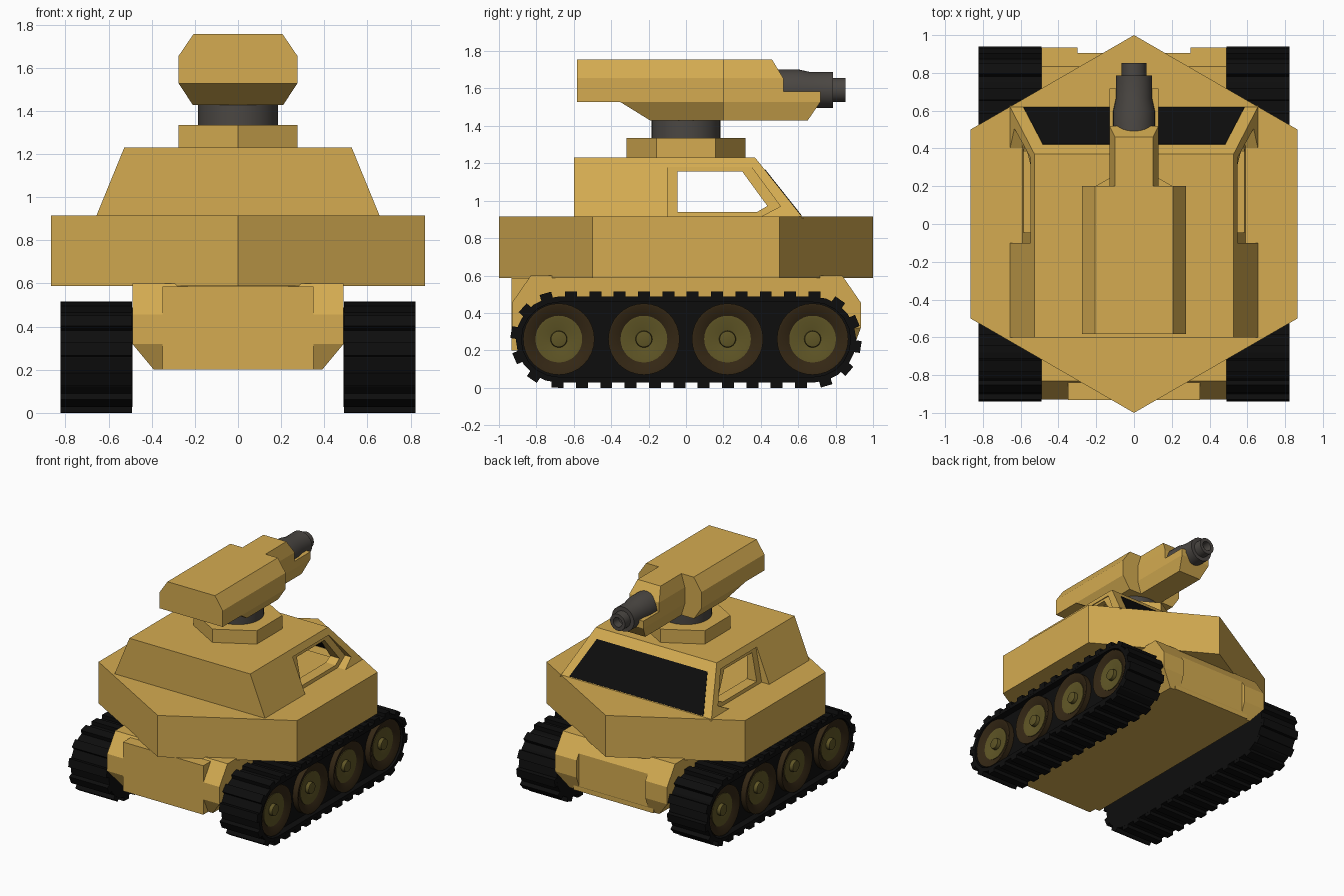
import bpy, bmesh, math
from mathutils import Vector

if "Cube" in bpy.data.objects:
    bpy.data.objects.remove(bpy.data.objects["Cube"])


def material(name, rgb):
    m = bpy.data.materials.new(name)
    m.diffuse_color = (*rgb, 1)
    m.use_nodes = True
    m.node_tree.nodes["Principled BSDF"].inputs["Base Color"].default_value = m.diffuse_color
    return m


TAN = material("sand_tan", (0.66, 0.41, 0.082))
BLACK = material("rubber_black", (0.004, 0.004, 0.004))
GREY = material("gun_grey", (0.07, 0.063, 0.056))
BROWN = material("wheel_brown", (0.034, 0.020, 0.007))
OLIVE = material("wheel_olive", (0.115, 0.092, 0.019))


def loft(bm, rings):
    """Skin a list of equal-length 3D loops and cap both ends."""
    vs = [[bm.verts.new(p) for p in r] for r in rings]
    n = len(vs[0])
    for a, b in zip(vs, vs[1:]):
        for i in range(n):
            bm.faces.new((a[i], a[(i + 1) % n], b[(i + 1) % n], b[i]))
    bm.faces.new(vs[0])
    bm.faces.new(vs[-1])


def part(name, mat, lofts, mirror=False, smooth=False):
    bm = bmesh.new()
    for rings in lofts:
        loft(bm, rings)
    bmesh.ops.recalc_face_normals(bm, faces=bm.faces)
    me = bpy.data.meshes.new(name)
    bm.to_mesh(me)
    bm.free()
    me.materials.append(mat)
    ob = bpy.data.objects.new(name, me)
    bpy.context.collection.objects.link(ob)
    bpy.ops.object.select_all(action='DESELECT')
    ob.select_set(True)
    bpy.context.view_layer.objects.active = ob
    if smooth:
        bpy.ops.object.shade_smooth_by_angle(angle=math.radians(30))
    if mirror:
        ob.modifiers.new("mirror", 'MIRROR')
    return ob


def cut(ob, lofts, mirror=False):
    """Subtract closed shapes from an object."""
    c = part("cutter", TAN, lofts, mirror)
    c.hide_render = True
    m = ob.modifiers.new("cut", 'BOOLEAN')
    m.operation, m.solver, m.object = 'DIFFERENCE', 'EXACT', c
    bpy.context.view_layer.objects.active = ob
    bpy.ops.object.modifier_apply(modifier=m.name)
    bpy.data.objects.remove(c)


def rect(x, y0, y1, z):
    return [(-x, y0, z), (x, y0, z), (x, y1, z), (-x, y1, z)]


def box(x, y0, y1, z0, z1):
    return [rect(x, y0, y1, z0), rect(x, y0, y1, z1)]


def along_x(profile, x0, x1):
    return [[(x, y, z) for y, z in profile] for x in (x0, x1)]


def hexagon(r, z):
    return [(r * math.sin(k * math.pi / 3), r * math.cos(k * math.pi / 3), z) for k in range(6)]


def lathe(profile, place, n=32):
    """Rings from (radius, height) pairs; place maps (u, v, h) to 3D."""
    ang = [2 * math.pi * k / n for k in range(n)]
    return [[place(r * math.cos(a), r * math.sin(a), h) for a in ang] for r, h in profile]


# Lower hull between the tracks
hull = part("lower_hull", TAN, [[rect(0.39, -0.87, 0.89, 0.2), rect(0.49, -0.93, 0.935, 0.32),
                                 rect(0.49, -0.93, 0.935, 0.455), rect(0.49, -0.83, 0.835, 0.6)]])
cut(hull, [box(0.3, 0.905, 1.2, 0.1, 0.8)])
part("front_hull_panel", TAN, [box(0.35, -0.932, -0.7, 0.2, 0.586)])
part("rear_hull_panel", TAN, [box(0.35, 0.7, 0.903, 0.2, 0.45)])

# Hexagonal deck
part("hex_deck", TAN, [[hexagon(1.0, 0.588), hexagon(1.0, 0.915)]])

# Cabin: hollow, with recessed doors, side windows and a windshield opening
cabin = part("cabin", TAN, [[rect(0.66, -0.6, 0.628, 0.905), rect(0.527, -0.6, 0.37, 1.23)]])
recess = [(-0.1, 0.85), (-0.1, 1.18), (0.35, 1.18), (0.505, 0.97), (0.345, 0.885), (0.3, 0.85)]
cut(cabin, [[[(0.54 + (1.18 - z) * 0.19, y, z) for y, z in recess], [(0.9, y, z) for y, z in recess]]],
    mirror=True)
cut(cabin, [along_x([(-0.56, 0.93), (0.56, 0.93), (0.36, 1.195), (-0.56, 1.195)], -0.5, 0.5)])
cut(cabin, [along_x([(-0.045, 0.94), (-0.045, 1.157), (0.30, 1.157), (0.435, 0.972), (0.38, 0.94)], -1, 1)])

slope = Vector((0, 0.783, 0.622))
glass = [Vector((-0.585, 0.617, 0.919)), Vector((0.585, 0.617, 0.919)),
         Vector((0.482, 0.42, 1.167)), Vector((-0.482, 0.42, 1.167))]


def pane(a, b):
    return [[p + slope * d for p in glass] for d in (a, b)]


cut(cabin, [pane(-0.09, 0.1)])
part("windshield", BLACK, [pane(-0.005, 0.003)])

# Turret ring and neck
part("turret_ring", TAN, [[hexagon(0.318, 1.22), hexagon(0.318, 1.335)]])
part("turret_neck", GREY, [lathe([(0.185, 1.33), (0.185, 1.45)], lambda u, v, h: (u, v, h))], smooth=True)

# Turret body: wide rear block, narrow front block, each with a tapered underside
part("turret_body", TAN, [
    [rect(0.21, -0.19, 0.2, 1.428), rect(0.275, -0.35, 0.2, 1.527), rect(0.275, -0.35, 0.2, 1.56)],
    [rect(0.275, -0.583, 0.2, 1.527), rect(0.275, -0.583, 0.2, 1.655), rect(0.207, -0.583, 0.2, 1.755)]])
part("turret_nose", TAN, [
    [rect(0.1, 0.15, 0.65, 1.428), rect(0.13, 0.15, 0.718, 1.527), rect(0.13, 0.15, 0.718, 1.585)],
    [rect(0.13, 0.15, 0.52, 1.57), rect(0.13, 0.15, 0.52, 1.655), rect(0.1, 0.15, 0.46, 1.755)]])

# Gun barrel with a hollow muzzle
barrel = [(0.11, 0.45), (0.11, 0.6), (0.096, 0.665), (0.096, 0.785), (0.065, 0.785),
          (0.065, 0.852), (0.038, 0.852), (0.034, 0.79)]
part("gun_barrel", GREY, [lathe(barrel, lambda u, v, h: (u, h, 1.592 + v))], smooth=True)

# Tracks: stadium belt with a filled side and evenly spaced treads
HALF, CZ = 0.68, 0.2575


def stadium(r, n=10):
    pts = []
    for k in range(2 * (n + 1)):
        a = -math.pi / 2 + math.pi * (k % (n + 1)) / n + (math.pi if k > n else 0)
        pts.append(((HALF if k <= n else -HALF) + r * math.cos(a), CZ + r * math.sin(a)))
    return pts


def track_point(s, r=0.23):
    """Centre and outward direction at distance s along the belt."""
    arc = math.pi * r
    side = 1
    if s >= 2 * HALF + arc:
        s, side = s - 2 * HALF - arc, -1
    a = math.pi / 2
    y = s - HALF
    if s > 2 * HALF:
        y, a = HALF, a - (s - 2 * HALF) / r
    return Vector((side * y, CZ)), Vector((math.cos(a), math.sin(a))) * side


outer, inner = stadium(0.23), stadium(0.2)
belt = [[(x, y, z) for y, z in p] for p, x in
        ((outer, 0.49), (outer, 0.823), (inner, 0.823), (inner, 0.768))]
treads = []
pitch = (4 * HALF + 2 * math.pi * 0.23) / 32
for k in range(32):
    c, out = track_point((k + 0.5) * pitch)
    t = Vector((out.y, -out.x)) * 0.032
    treads.append(along_x([c + out * 0.215 - t, c + out * 0.215 + t,
                           c + out * 0.2575 + t, c + out * 0.2575 - t], 0.4905, 0.8235))
part("track", BLACK, [belt] + treads, mirror=True)

# Road wheels: dished brown rims with olive centres and hubs
rims, centres = [], []
for wy in (-0.68, -0.225, 0.222, 0.677):
    def place(u, v, h, wy=wy):
        return (h, wy + u, 0.26 + v)
    rims.append(lathe([(0.191, 0.75), (0.191, 0.812), (0.178, 0.812), (0.125, 0.785), (0.125, 0.75)], place))
    centres.append(lathe([(0.125, 0.75), (0.125, 0.79), (0.112, 0.79), (0.045, 0.776), (0.042, 0.803),
                          (0.03, 0.806)], place))
part("wheel_rims", BROWN, rims, mirror=True, smooth=True)
part("wheel_centres", OLIVE, centres, mirror=True, smooth=True)
